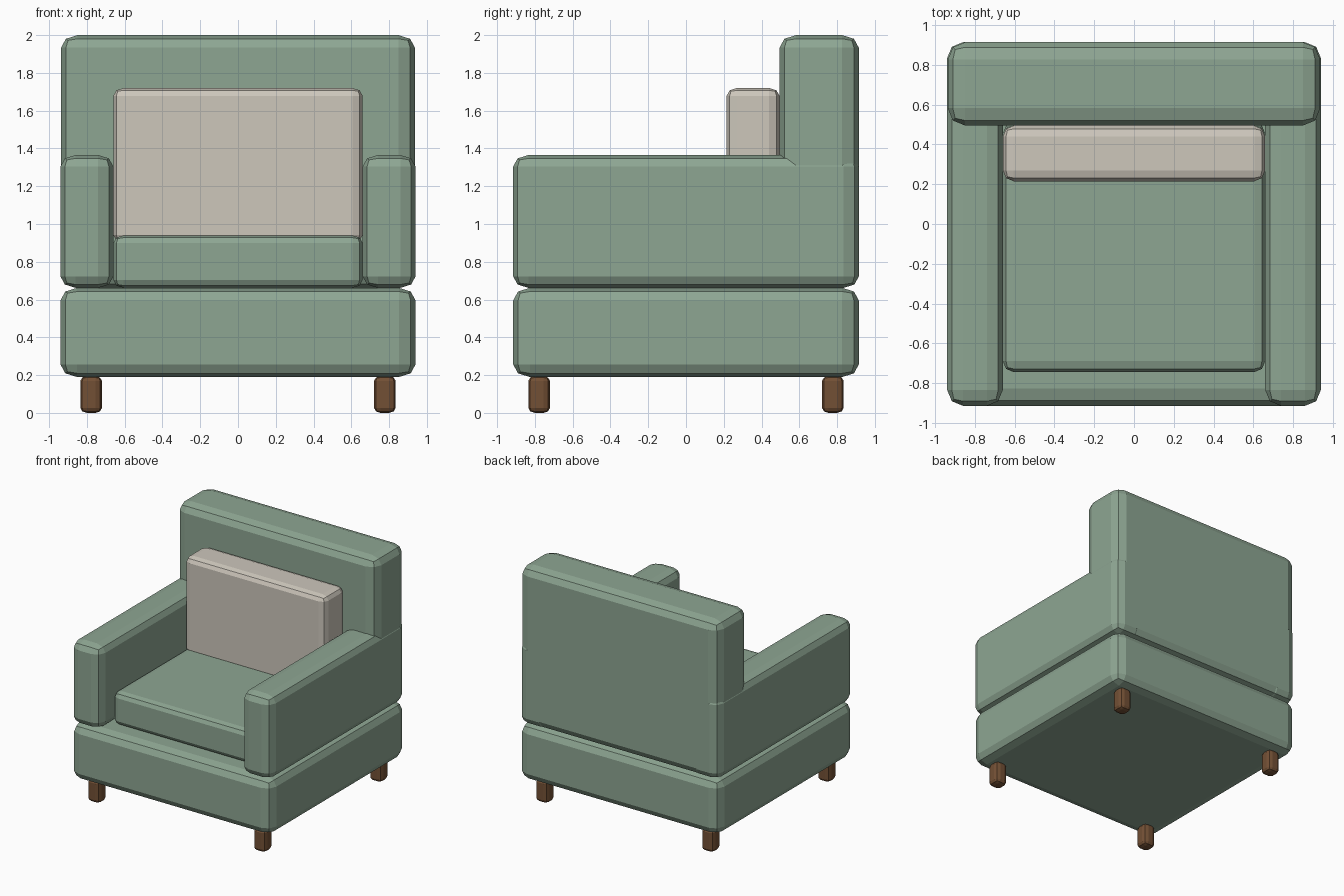
import bpy, bmesh
from mathutils import Vector

if "Cube" in bpy.data.objects:
    bpy.data.objects.remove(bpy.data.objects["Cube"])


def material(name, rgb):
    m = bpy.data.materials.new(name)
    m.diffuse_color = (*rgb, 1)
    m.use_nodes = True
    m.node_tree.nodes["Principled BSDF"].inputs["Base Color"].default_value = m.diffuse_color
    return m


GREEN = material("green_fabric", (0.27, 0.38, 0.29))
CREAM = material("cream_fabric", (0.61, 0.57, 0.50))
WOOD = material("wood", (0.17, 0.08, 0.035))
SQUASH = 0.76  # rounded edges are slightly shallower in height than in width


def soft_box(name, lo, hi, bevel, mat):
    """Box between two corners with two-segment rounded edges, flat shaded."""
    lo, hi = Vector(lo), Vector(hi)
    size, mid = hi - lo, (lo + hi) / 2
    bm = bmesh.new()
    bmesh.ops.create_cube(bm, size=1)
    bmesh.ops.scale(bm, vec=(size.x, size.y, size.z / SQUASH), verts=bm.verts)
    bmesh.ops.bevel(bm, geom=bm.edges[:], offset=bevel, segments=2,
                    profile=0.5, affect='EDGES', clamp_overlap=True)
    bmesh.ops.scale(bm, vec=(1, 1, SQUASH), verts=bm.verts)
    bmesh.ops.translate(bm, vec=mid, verts=bm.verts)
    me = bpy.data.meshes.new(name)
    bm.to_mesh(me)
    bm.free()
    me.materials.append(mat)
    ob = bpy.data.objects.new(name, me)
    bpy.context.collection.objects.link(ob)


# base, backrest and cushions
soft_box("base", (-0.94, -0.915, 0.19), (0.94, 0.915, 0.662), 0.088, GREEN)
soft_box("backrest", (-0.937, 0.495, 0.662), (0.937, 0.915, 2.0), 0.088, GREEN)
soft_box("seat_cushion", (-0.66, -0.745, 0.662), (0.66, 0.51, 0.94), 0.055, GREEN)
soft_box("back_cushion", (-0.66, 0.215, 0.90), (0.66, 0.495, 1.72), 0.055, CREAM)

# armrests and legs, mirrored left and right
for side, s in (("left", -1), ("right", 1)):
    x0, x1 = sorted((s * 0.66, s * 0.94))
    soft_box(side + "_armrest", (x0, -0.915, 0.662), (x1, 0.915, 1.365), 0.08, GREEN)
    x0, x1 = sorted((s * 0.72, s * 0.835))
    for end, e in (("front", -1), ("back", 1)):
        y0, y1 = sorted((e * 0.72, e * 0.835))
        soft_box(f"{end}_{side}_leg", (x0, y0, 0), (x1, y1, 0.195), 0.035, WOOD)
